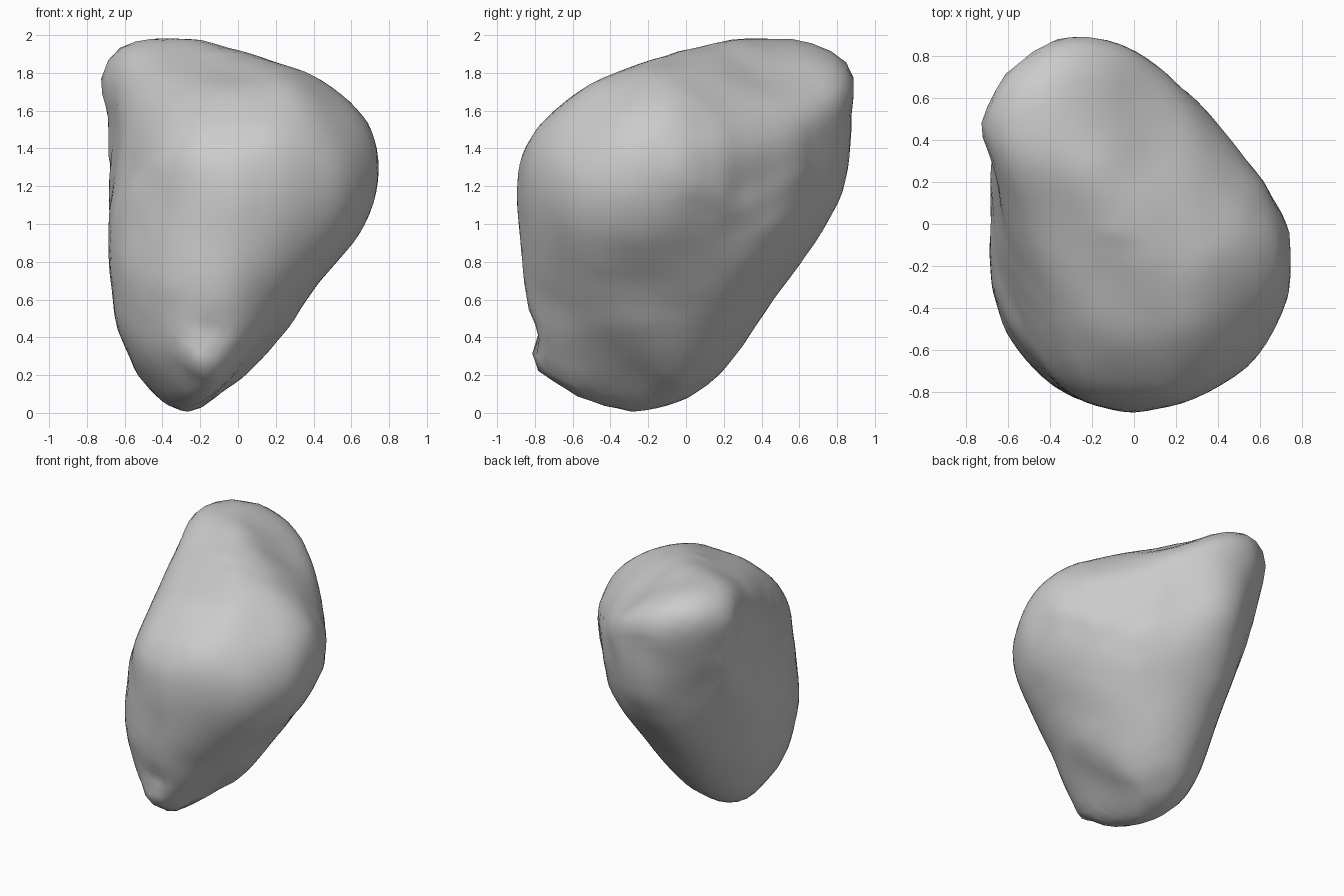
import bpy
import bmesh
from math import sin, cos, atan2, tau, radians
from mathutils import Vector

default_cube = bpy.data.objects.get("Cube")
if default_cube:
    bpy.data.objects.remove(default_cube, do_unlink=True)

# Core point the boulder is carved around, and the middle of its height
CORE = Vector((-.1, -.05, 1.1))
MIDDLE = Vector((0, 0, 1))
SHARPNESS = 18
RAYS = 180
SECTOR = 4

# Carving profiles, each swept straight through along one direction
front_profile = [
    (-.27, -1), (-.42, -.95), (-.53, -.83), (-.61, -.67), (-.66, -.48),
    (-.69, -.15), (-.68, .2), (-.69, .65), (-.76, .86), (-.61, .97), (-.35, 1),
    (-.16, .98), (.1, .9), (.37, .8), (.56, .69), (.69, .55), (.75, .41),
    (.76, .25), (.71, .07), (.64, -.06), (.42, -.32), (.2, -.64), (-.02, -.87),
    (-.16, -.97)]
side_profile = [
    (-.35, -1), (-.56, -.92), (-.7, -.8), (-.82, -.72), (-.81, -.55),
    (-.86, -.35), (-.9, .2), (-.87, .38), (-.78, .53), (-.64, .67),
    (-.47, .78), (-.1, .9), (.26, .99), (.6, 1), (.75, .98), (.85, .9),
    (.89, .8), (.86, .28), (.8, .1), (.69, -.1), (.45, -.42), (.21, -.8),
    (.07, -.9), (-.07, -.97), (-.2, -1)]
top_profile = [
    (-.2, .9), (-.35, .9), (-.48, .83), (-.6, .74), (-.68, .63), (-.76, .47),
    (-.69, .3), (-.68, 0), (-.69, -.16), (-.67, -.33), (-.59, -.52),
    (-.48, -.67), (-.32, -.82), (-.1, -.89), (0, -.9), (.22, -.86),
    (.4, -.78), (.56, -.66), (.67, -.5), (.75, -.3), (.74, -.02),
    (.66, .16), (.35, .55), (.02, .83)]
front_corner_profile = [
    (0, 1.25), (-.14, 1.23), (-.36, 1.11), (-.39, 1), (-.68, .32),
    (-.75, .12), (-.79, -.28), (-.77, -.51), (-.7, -.76), (-.61, -.9),
    (-.49, -.98), (-.39, -.98), (.04, -.74), (.27, -.46), (.48, -.2),
    (.63, .05), (.64, .23), (.61, .47), (.52, .82), (.41, 1.04),
    (.28, 1.16), (.15, 1.23)]
back_corner_profile = [
    (.06, .92), (-.14, .89), (-.35, .82), (-.51, .69), (-.61, .52),
    (-.63, .35), (-.55, -.09), (-.48, -.23), (-.11, -.7), (0, -.8),
    (.18, -.9), (.32, -.94), (.46, -.9), (.63, -.72), (.74, -.5),
    (.8, -.23), (.8, -.09), (.73, .49), (.62, .66), (.42, .8)]
underside_profile = [
    (.65, 1.03), (.33, .95), (-.39, .78), (-.54, .71), (-.7, .57), (-.8, .4),
    (-.85, .15), (-.82, -.06), (-.54, -.58), (-.44, -.81), (-.37, -1.01),
    (-.2, -1.08), (-.07, -1.1), (.08, -1.08), (.25, -1.02), (.4, -.87),
    (.5, -.69), (.63, -.23), (.82, .3), (.92, .79), (.93, .94), (.87, 1)]


def wall_distance(ray, points):
    """Distance from the core to the outline along a flat ray."""
    for start, end in zip(points, points[1:] + points[:1]):
        edge = end - start
        slope = ray.cross(edge)
        if abs(slope) > 1e-9:
            distance = start.cross(edge) / slope
            along = start.cross(ray) / slope
            if distance > 0 and -.001 <= along <= 1.001:
                return distance
    return 1


def carving(profile, turn, tilt):
    """Give the sweep's two cross axes and its wall distances all around."""
    a, e = radians(turn), radians(tilt)
    across = Vector((cos(a), sin(a), 0))
    upward = Vector((-sin(a) * sin(e), cos(a) * sin(e), cos(e)))
    offset = CORE - MIDDLE
    origin = Vector((offset.dot(across), offset.dot(upward)))
    points = [Vector(point) - origin for point in profile]
    angles = [(i + .5) / RAYS * tau for i in range(RAYS)]
    walls = [wall_distance(Vector((cos(t), sin(t))), points) for t in angles]
    return across, upward, walls


def measure(offset, across, upward, walls):
    """Flat offset from the core, its ray number and how near the wall it is."""
    flat = Vector((offset.dot(across), offset.dot(upward)))
    ray = int(atan2(flat.y, flat.x) / tau * RAYS + RAYS) % RAYS
    return flat, ray, flat.length / walls[ray]


def press_to_walls(verts, cut):
    """Move the rim of the boulder onto one carving's walls."""
    across, upward, walls = cut
    measures = [measure(vert.co - CORE, *cut) for vert in verts]
    fullest = [0] * (RAYS // SECTOR)
    for flat, ray, fill in measures:
        fullest[ray // SECTOR] = max(fullest[ray // SECTOR], fill)
    for vert, (flat, ray, fill) in zip(verts, measures):
        rim = fullest[ray // SECTOR]
        weight = max(0, fill / rim - .8) * 5
        flat *= (1 / rim - 1) * weight * weight
        vert.co += across * flat.x + upward * flat.y


def soften(bm, factor):
    bmesh.ops.smooth_vert(bm, verts=bm.verts, factor=factor,
                          use_axis_x=True, use_axis_y=True, use_axis_z=True)


def pinch(bm, place, radius, move):
    """Pull or push a small spot of the surface."""
    for vert in bm.verts:
        near = 1 - (vert.co - Vector(place)).length / radius
        if near > 0:
            vert.co += Vector(move) * near


carvings = [
    carving(front_profile, 0, 0),
    carving(side_profile, 90, 0),
    carving(top_profile, 0, 90),
    carving(front_corner_profile, 35, 25),
    carving(back_corner_profile, 215, 25),
    carving(underside_profile, 145, -25),
]

# Boulder: a ball pressed into the blended carving walls
bm = bmesh.new()
bmesh.ops.create_icosphere(bm, subdivisions=5, radius=1)
for vert in bm.verts:
    direction = vert.co.normalized()
    fills = [measure(direction, *cut)[2] for cut in carvings]
    total = sum(fill ** SHARPNESS for fill in fills)
    vert.co = CORE + direction * total ** (-1 / SHARPNESS)

# Soften the faces while keeping the rims on the walls
for step in range(12):
    soften(bm, .5)
    soften(bm, .5)
    for cut in carvings:
        press_to_walls(bm.verts, cut)
soften(bm, .5)

# Small folds: a lip and hollow low on the front, and a pit near the shoulder
pinch(bm, (-.2, -.78, .27), .12, (0, -.04, 0))
pinch(bm, (-.15, -.78, .43), .12, (0, .04, 0))
pinch(bm, (.53, -.65, 1.51), .07, (-.02, .04, 0))

mesh = bpy.data.meshes.new("boulder")
bm.to_mesh(mesh)
bm.free()
mesh.shade_smooth()
boulder = bpy.data.objects.new("boulder", mesh)
bpy.context.collection.objects.link(boulder)

# Plain grey stone
stone = bpy.data.materials.new("grey_stone")
stone.use_nodes = True
grey = (.6, .6, .6, 1)
stone.diffuse_color = grey
stone.node_tree.nodes["Principled BSDF"].inputs["Base Color"].default_value = grey
mesh.materials.append(stone)
